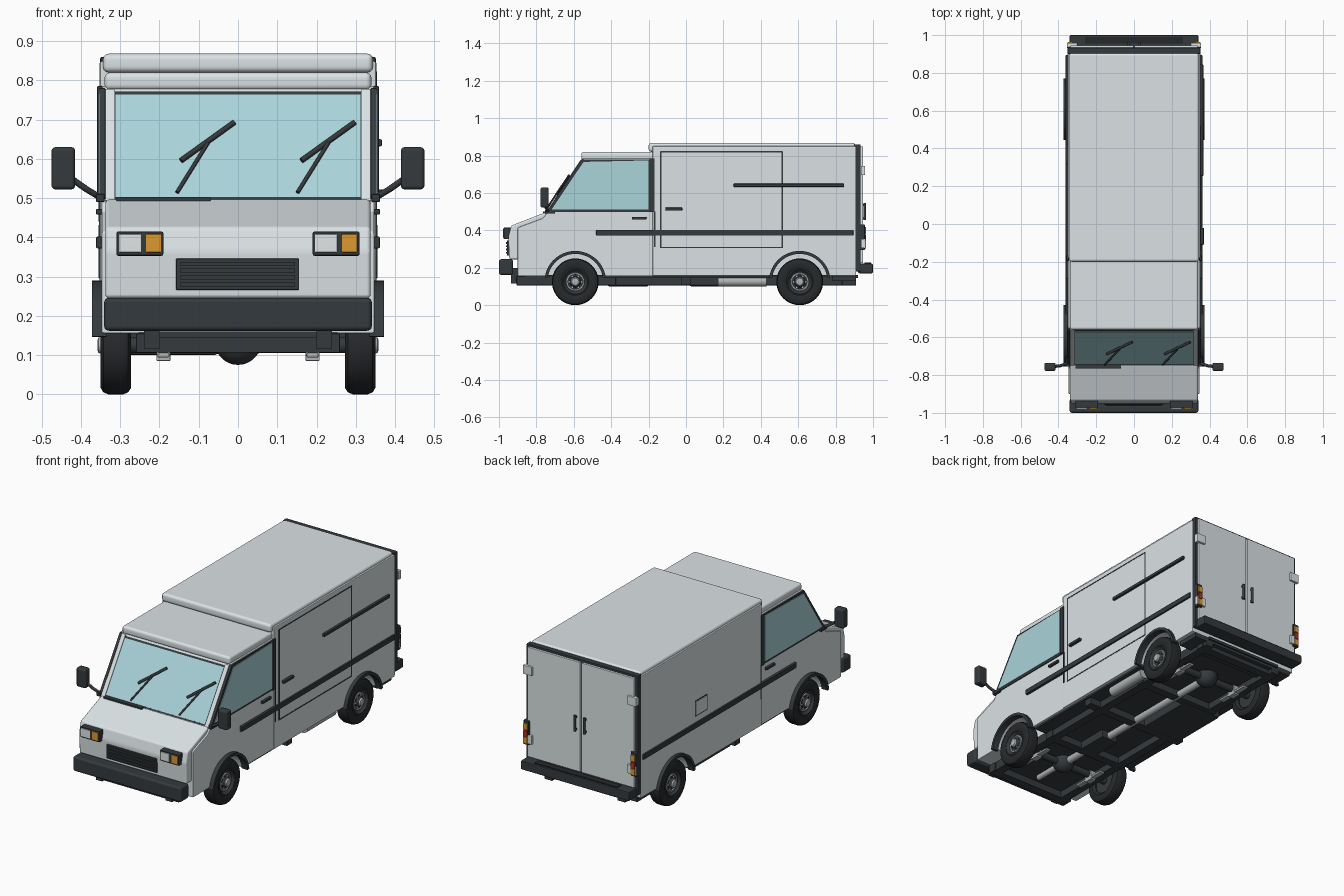
import bpy, bmesh, math
from mathutils import Vector, Matrix

if "Cube" in bpy.data.objects:
    bpy.data.objects.remove(bpy.data.objects["Cube"])


def material(name, rgb):
    m = bpy.data.materials.new(name)
    m.diffuse_color = (*rgb, 1)
    m.use_nodes = True
    m.node_tree.nodes["Principled BSDF"].inputs["Base Color"].default_value = m.diffuse_color
    return m


PAINT = material("light_grey", (0.71, 0.765, 0.785))
DARK = material("dark_trim", (0.035, 0.042, 0.047))
RUBBER = material("rubber", (0.02, 0.022, 0.024))
GLASS = material("glass", (0.40, 0.66, 0.70))
AMBER = material("amber", (0.72, 0.32, 0.03))
RED = material("red", (0.45, 0.03, 0.02))
LENS = material("lens", (0.75, 0.79, 0.79))
STEEL = material("steel", (0.45, 0.48, 0.49))


def finish(name, bm, mat, mirror=False, bevel=0, segs=2):
    bmesh.ops.recalc_face_normals(bm, faces=bm.faces)
    if bevel:
        bmesh.ops.bevel(bm, geom=bm.edges[:], offset=bevel, segments=segs,
                        profile=0.5, affect='EDGES', clamp_overlap=True)
    me = bpy.data.meshes.new(name)
    bm.to_mesh(me)
    bm.free()
    ob = bpy.data.objects.new(name, me)
    bpy.context.collection.objects.link(ob)
    me.materials.append(mat)
    if mirror:
        ob.modifiers.new("Mirror", 'MIRROR').use_mirror_merge = False
    return ob


def prism(name, pts, x0, x1, mat=PAINT, mirror=False, bevel=0, segs=2):
    """Extrude a (y, z) outline from x0 to x1."""
    bm = bmesh.new()
    f = bm.faces.new([bm.verts.new((x0, y, z)) for y, z in pts])
    r = bmesh.ops.extrude_face_region(bm, geom=[f])
    bmesh.ops.translate(bm, vec=(x1 - x0, 0, 0),
                        verts=[v for v in r['geom'] if isinstance(v, bmesh.types.BMVert)])
    return finish(name, bm, mat, mirror, bevel, segs)


def box(name, x0, x1, y0, y1, z0, z1, mat=DARK, mirror=False, bevel=0.0, segs=2):
    return prism(name, [(y0, z0), (y1, z0), (y1, z1), (y0, z1)], x0, x1, mat, mirror, bevel, segs)


def rod(name, a, b, r, mat=DARK, mirror=False, n=16):
    a, b = Vector(a), Vector(b)
    d = b - a
    bm = bmesh.new()
    bmesh.ops.create_cone(bm, cap_ends=True, segments=n, radius1=r, radius2=r, depth=d.length,
                          matrix=Matrix.Translation((a + b) / 2) @ d.to_track_quat('Z', 'Y').to_matrix().to_4x4())
    return finish(name, bm, mat, mirror)


def ball(name, c, r, mat=DARK):
    bm = bmesh.new()
    bmesh.ops.create_uvsphere(bm, u_segments=24, v_segments=14, radius=r, matrix=Matrix.Translation(c))
    return finish(name, bm, mat)


def lathe(name, prof, cy, cz, mat):
    """Revolve an (x, radius) profile about a wheel axle, mirrored to both sides."""
    bm = bmesh.new()
    vs = [bm.verts.new((x, cy, cz + r)) for x, r in prof]
    es = [bm.edges.new(p) for p in zip(vs, vs[1:])]
    bmesh.ops.spin(bm, geom=vs + es, cent=(0, cy, cz), axis=(1, 0, 0), angle=2 * math.pi,
                   steps=40, use_merge=True)
    bmesh.ops.remove_doubles(bm, verts=bm.verts, dist=1e-5)
    return finish(name, bm, mat, True)


# Body blocks
cab = prism("cab_body", [(-.9, .155), (-.17, .155), (-.17, .785), (-.55, .785), (-.738, .5), (-.765, .465),
                         (-.9, .415)], -.348, .348, bevel=.006)
cargo = prism("cargo_box", [(-.18, .155), (.91, .155), (.91, .85), (-.18, .85)], -.353, .353, bevel=.008)
prism("nose_and_hood", [(-.945, .245), (-.95, .365), (-.935, .425), (-.745, .499), (-.735, .245)],
      -.338, .338, bevel=.01, segs=3)
box("cab_roof", -.34, .34, -.56, -.17, .775, .82, PAINT, bevel=.014, segs=3)
box("cargo_roof", -.344, .344, -.2, .905, .82, .868, PAINT, bevel=.015, segs=3)

# Wheel wells cut out of the body
WHEELS = (("front", -.592), ("rear", .608))
for body, (tag, wy) in zip((cab, cargo), WHEELS):
    bpy.context.view_layer.objects.active = body
    for s in (-1, 1):
        cut = rod("wheel_well_cutter", (s * .235, wy, .13), (s * .45, wy, .13), .15, n=48)
        cut.hide_render = True
        md = body.modifiers.new("Well", 'BOOLEAN')
        md.operation, md.object, md.solver = 'DIFFERENCE', cut, 'EXACT'
        bpy.ops.object.modifier_apply(modifier=md.name)
        bpy.data.objects.remove(cut)

# Wheels, arches, axles and leaf springs
R = .125
for tag, wy in WHEELS:
    lathe(tag + "_tyre", [(.285, .07), (.272, .085), (.272, .108), (.28, .12), (.293, R), (.33, R),
                          (.343, .12), (.35, .108), (.35, .085), (.343, .07), (.285, .07)], wy, R, RUBBER)
    lathe(tag + "_rim", [(.29, 0), (.29, .07), (.344, .072), (.347, .066), (.335, .058), (.33, .05),
                         (.334, .044), (.334, .03), (.345, .027), (.352, .02), (.352, 0)], wy, R, DARK)
    lathe(tag + "_rim_ring", [(.333, .05), (.339, .048), (.339, .041), (.333, .039)], wy, R, STEEL)
    lathe(tag + "_hub_cap", [(.35, .022), (.356, .019), (.358, .012), (.358, 0)], wy, R, STEEL)
    for k in range(6):
        a = k * math.pi / 3
        y, z = wy + .033 * math.cos(a), R + .033 * math.sin(a)
        rod(tag + "_lug_nut", (.33, y, z), (.342, y, z), .005, STEEL, True, 6)
    arc = [math.radians(8 + 164 * i / 24) for i in range(25)]
    prism(tag + "_arch_flare", [(wy + .165 * math.cos(t), .125 + .165 * math.sin(t)) for t in arc]
          + [(wy + .149 * math.cos(t), .125 + .149 * math.sin(t)) for t in reversed(arc)],
          .335, .372, DARK, True)
    rod(tag + "_axle", (-.29, wy, R), (.29, wy, R), .02, DARK)
    ball(tag + "_differential", (0, wy, .135), .06)
    box(tag + "_leaf_spring", .175, .205, wy - .1, wy + .1, .094, .106, STEEL, True, .003)
    box(tag + "_spring_clamp", .172, .208, wy - .025, wy + .025, .085, .14, STEEL, True, .003)

# Chassis
box("floor_pan_middle", -.335, .335, -.43, .45, .145, .16)
box("floor_pan_centre", -.24, .24, -.92, .92, .145, .16)
box("frame_rail", .205, .255, -.9, .91, .106, .158, DARK, True, .003)
for y in (-.88, -.4, 0, .36, .86):
    box("crossmember", -.26, .26, y - .025, y + .025, .106, .155, DARK, bevel=.003)
box("body_mount", .25, .325, -.025, .025, .108, .155, DARK, True, .003)
box("rear_valance", -.33, .33, .78, .91, .13, .158)
rod("driveshaft", (0, -.56, .125), (0, .56, .125), .02, STEEL)
rod("front_shaft", (0, -.8, .13), (0, -.6, .13), .016, STEEL)
box("gearbox", -.055, .055, -.42, -.2, .1, .155, DARK, bevel=.01)
box("fuel_tank", -.3, -.05, .02, .36, .1, .155, DARK, bevel=.01)
rod("muffler", (.29, .17, .128), (.29, .43, .128), .028, STEEL, n=24)

# Front end: bumper, grille and lamps
box("front_bumper", -.341, .341, -1, -.925, .162, .246, DARK, bevel=.012, segs=3)
box("bumper_bracket", .2, .24, -.935, -.88, .115, .2, DARK, True)
box("grille", -.158, .156, -.957, -.94, .266, .346, DARK, bevel=.003)
for i in range(4):
    z = .28 + i * .0175
    box("grille_slat", -.147, .145, -.963, -.95, z - .005, z + .005, DARK)
for x in (-.25, .25):
    box("headlamp_housing", x - .06, x + .06, -.975, -.935, .353, .415, DARK, bevel=.005)
    box("headlamp_lens", x - .054, x + .003, -.979, -.96, .362, .408, LENS, bevel=.002)
    box("turn_signal", x + .015, x + .054, -.979, -.96, .362, .408, AMBER, bevel=.002)


# Windscreen and wipers, laid on the sloping plane
def on_glass(z, off=0.0):
    return (-.738 + (z - .5) * .66 - .835 * off, z + .55 * off)


def pane(name, w, z0, z1, o0, o1, mat):
    prism(name, [on_glass(z0, o0), on_glass(z1, o0), on_glass(z1, o1), on_glass(z0, o1)], -w, w, mat)


pane("windscreen_seal", .314, .494, .769, -.008, .004, DARK)
pane("windscreen", .312, .5, .76, 0, .006, GLASS)
prism("pillar", [on_glass(.49, -.01), on_glass(.775, -.01), on_glass(.775, .007), on_glass(.49, .007)],
      .314, .338, PAINT, True, .003)
box("cowl_vent", -.31, -.07, -.765, -.742, .493, .502, DARK)
for x in (-.155, .152):
    def gp(dx, z, off):
        return (x + dx, *on_glass(z - .008, off))
    rod("wiper_arm", gp(0, .515, .014), gp(.078, .64, .015), .005)
    rod("wiper_blade", gp(.01, .597, .012), gp(.145, .694, .012), .007)

# Side windows, pillars and mirrors
prism("side_window_frame", [(-.748, .498), (-.56, .78), (-.175, .78), (-.175, .498)], .338, .353, DARK, True, .002)
prism("side_window", [(-.718, .512), (-.548, .766), (-.2, .774), (-.2, .512)], .346, .356, GLASS, True)
box("door_pillar_trim", .345, .359, -.195, -.168, .498, .785, DARK, True, .002)
box("cab_door_seam", .345, .3545, -.171, -.163, .31, .5, DARK, True)
box("cab_door_handle", .345, .362, -.29, -.212, .458, .472, DARK, True, .003)
box("mirror", .415, .475, -.778, -.735, .522, .63, DARK, True, .01, 3)
rod("mirror_arm_lower", (.345, -.735, .498), (.39, -.75, .525), .008, DARK, True)
rod("mirror_arm_upper", (.388, -.75, .524), (.425, -.755, .55), .008, DARK, True)
box("mirror_base", .34, .362, -.755, -.7, .49, .51, DARK, True, .003)

# Side trim, sliding door on the right, fuel flap on the left
box("side_rub_strip", .344, .362, -.48, .895, .372, .402, DARK, True, .004)
for y in (-.135, .515):
    box("sliding_door_seam", .35, .3545, y - .004, y + .004, .306, .822)
for z in (.308, .82):
    box("sliding_door_seam", .35, .3545, -.135, .515, z - .003, z + .003)
box("sliding_door_rail", .35, .367, .255, .845, .632, .65, DARK, bevel=.004)
box("sliding_door_handle", .35, .37, -.11, -.02, .506, .522, DARK, bevel=.004)
box("fuel_flap_seam", -.3545, -.35, .315, .425, .435, .525)
box("fuel_flap", -.357, -.35, .321, .419, .441, .519, PAINT, bevel=.002)

# Rear: frame, double doors, hinges, handles, lamps, bumper
box("rear_frame", -.351, .351, .9, .934, .18, .86, DARK, bevel=.005)
box("rear_door", .003, .336, .925, .946, .225, .848, PAINT, True, .003)
rod("rear_door_handle", (.03, .956, .455), (.03, .956, .545), .007, DARK, True)
for z in (.465, .535):
    box("handle_mount", .024, .036, .94, .958, z - .006, z + .006, DARK, True)
for z in (.33, .72):
    box("rear_door_hinge", .3, .356, .935, .958, z - .025, z + .025, PAINT, True, .003)
box("tail_lamp_housing", .32, .356, .93, .956, .295, .432, DARK, True, .004)
for name, z, mat in (("tail_amber", .385, AMBER), ("tail_red", .345, RED), ("tail_reverse", .307, AMBER)):
    box(name, .325, .351, .945, .963, z - .004, z + .032, mat, True, .002)
box("rear_bumper", -.342, .342, .92, 1.0, .17, .222, DARK, bevel=.008)
box("rear_step_tread", -.26, .26, .955, .99, .218, .227, RUBBER)

# Smooth shading with crisp edges and flat panels
bpy.ops.object.select_all(action='DESELECT')
for ob in bpy.context.scene.objects:
    ob.select_set(True)
    bpy.context.view_layer.objects.active = ob
bpy.ops.object.shade_smooth_by_angle(angle=math.radians(35))
for ob in bpy.context.scene.objects:
    wn = ob.modifiers.new("FlatPanels", 'WEIGHTED_NORMAL')
    wn.keep_sharp, wn.weight = True, 100
